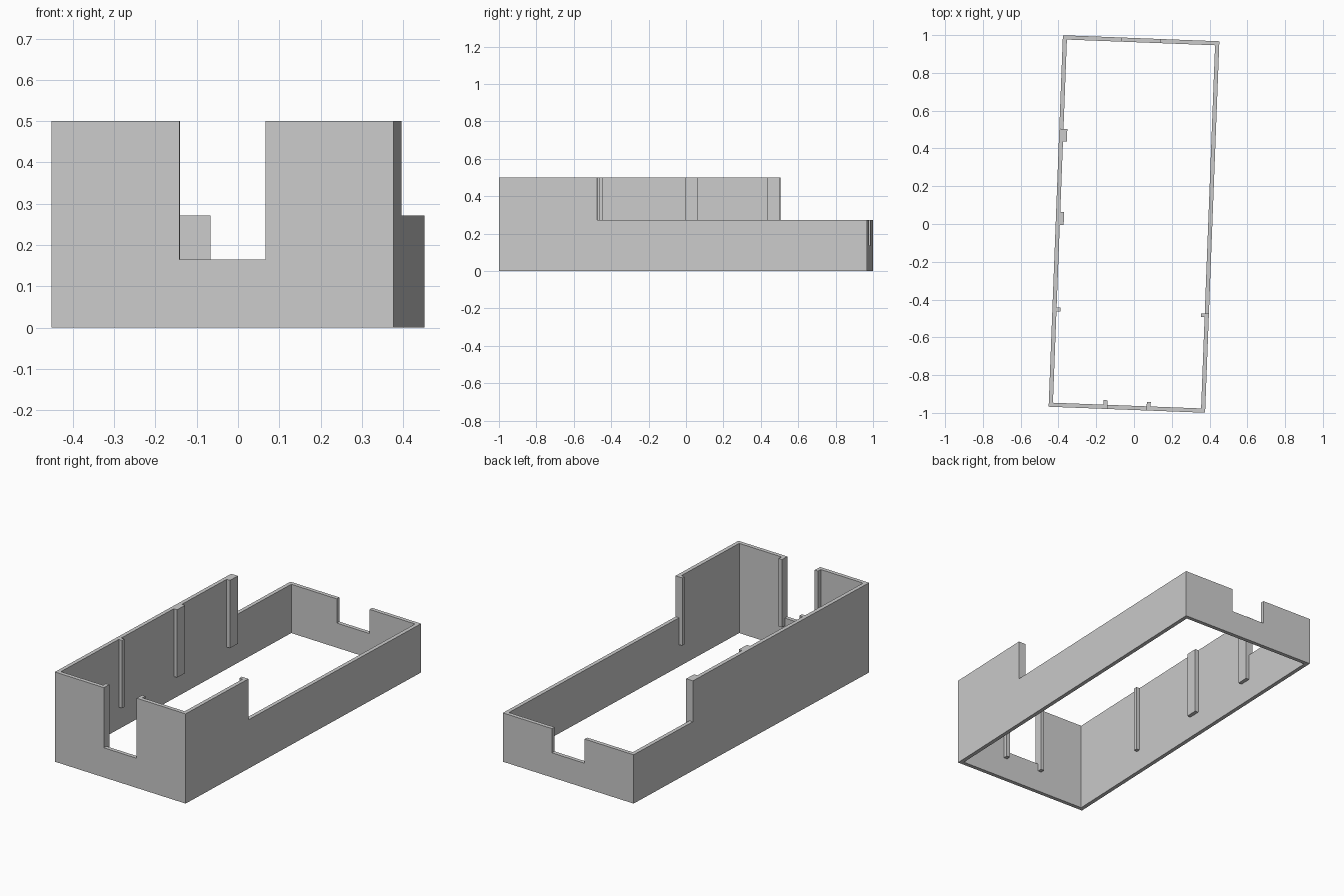
import bpy, bmesh, math
from mathutils import Matrix

if "Cube" in bpy.data.objects:
    bpy.data.objects.remove(bpy.data.objects["Cube"])

W, L, T = 0.4145, 0.984, 0.022          # half width, half length, wall thickness
H, LOW, RIB_Z = 0.5, 0.272, 0.122       # tall rim, low rim, underside of ribs
TURN = Matrix.Rotation(math.radians(-2.2), 4, 'Z')


def box(name, x, y, z):
    """Box from (min, max) ranges in the untilted frame of the tray."""
    bm = bmesh.new()
    bmesh.ops.create_cube(bm, size=1)
    for v in bm.verts:
        for i, r in enumerate((x, y, z)):
            v.co[i] = r[0] if v.co[i] < 0 else r[1]
    mesh = bpy.data.meshes.new(name)
    bm.to_mesh(mesh)
    bm.free()
    ob = bpy.data.objects.new(name, mesh)
    bpy.context.collection.objects.link(ob)
    return ob


def cut(target, x, y, z):
    cutter = box("cutter", x, y, z)
    cutter.hide_render = True
    mod = target.modifiers.new("cut", 'BOOLEAN')
    mod.operation, mod.solver, mod.object = 'DIFFERENCE', 'EXACT', cutter
    bpy.context.view_layer.objects.active = target
    bpy.ops.object.modifier_apply(modifier=mod.name)
    bpy.data.objects.remove(cutter)


# Open wall frame, lowered at the rear, with front and back openings
frame = box("wall_frame", (-W, W), (-L, L), (0, H))
cut(frame, (T - W, W - T), (T - L, L - T), (-1, 1))
cut(frame, (-0.3, 1), (-0.459, 2), (LOW, 1))
cut(frame, (-1, 0.1), (0.489, 2), (LOW, 1))
cut(frame, (-0.104, 0.104), (-2, 0), (0.165, 1))
cut(frame, (-0.104, 0.104), (0.5, 2), (0.137, 1))
parts = [frame]

# Ribs on the inside of the side walls: side, start, end
inner, tip = W - T, 0.372
for name, s, y0, y1 in (("left_front_rib", -1, -0.479, -0.458),
                        ("left_middle_rib", -1, -0.019, 0.049),
                        ("left_rear_rib", -1, 0.423, 0.489),
                        ("right_rib", 1, -0.479, -0.459)):
    parts.append(box(name, sorted((s * inner, s * tip)), (y0, y1), (RIB_Z, H)))

# Ribs beside the front opening
for name, s in (("front_left_rib", -1), ("front_right_rib", 1)):
    parts.append(box(name, sorted((s * 0.104, s * 0.125)),
                     (T - L, -0.938), (RIB_Z, H)))

# Slight turn of the whole tray
for ob in parts:
    ob.data.transform(TURN)
